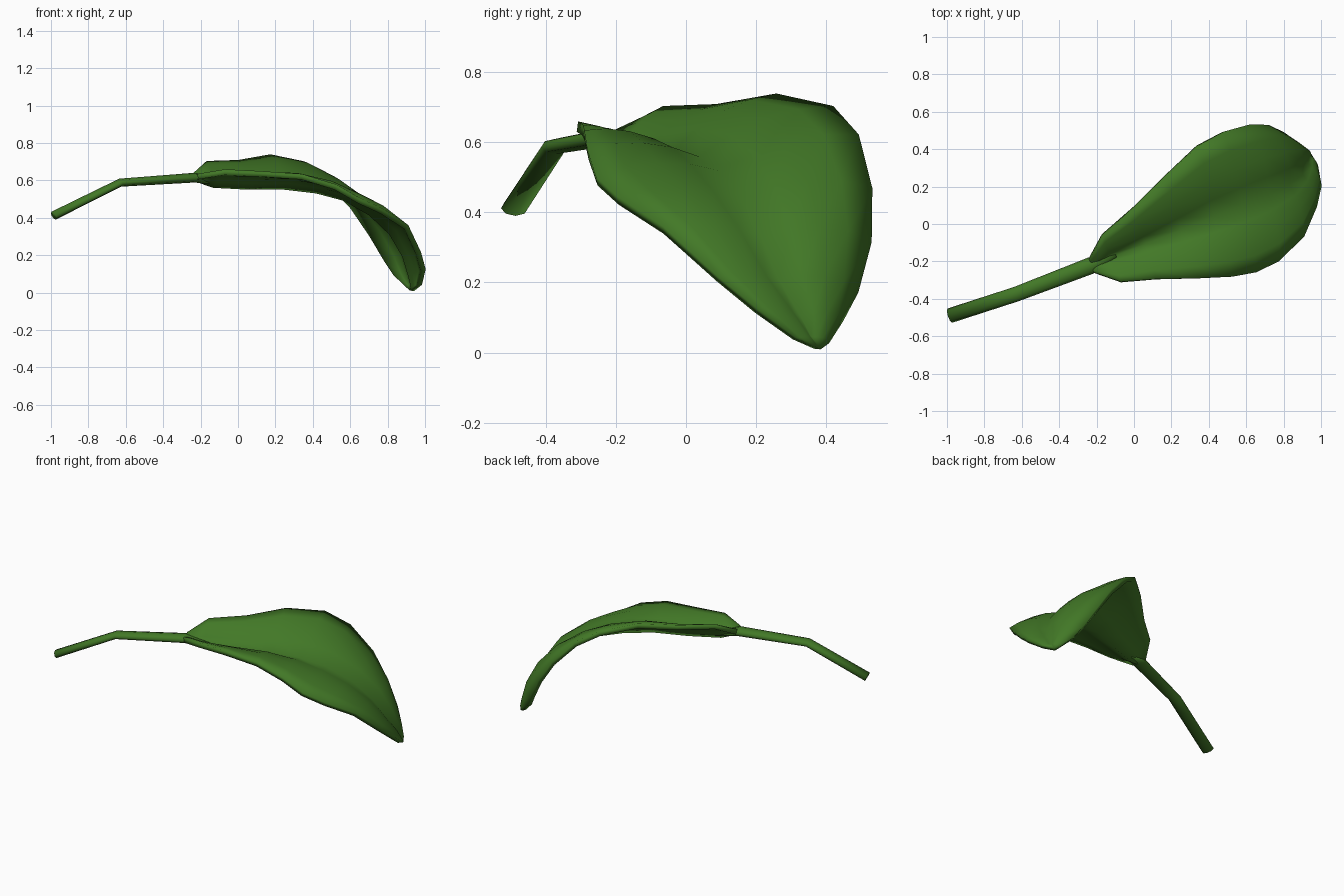
import bpy, bmesh, math
from mathutils import Vector

if "Cube" in bpy.data.objects:
    bpy.data.objects.remove(bpy.data.objects["Cube"])

green = bpy.data.materials.new("leaf_green")
green.diffuse_color = (0.055, 0.19, 0.02, 1)
green.use_nodes = True
green.node_tree.nodes["Principled BSDF"].inputs["Base Color"].default_value = green.diffuse_color


def finish(bm, name):
    """Turn a bmesh into a smooth green object."""
    bmesh.ops.recalc_face_normals(bm, faces=bm.faces)
    mesh = bpy.data.meshes.new(name)
    bm.to_mesh(mesh)
    bm.free()
    mesh.materials.append(green)
    obj = bpy.data.objects.new(name, mesh)
    bpy.context.collection.objects.link(obj)
    for p in mesh.polygons:
        p.use_smooth = True
    return obj


# Blade stations: left margin, midrib valley, right margin
stations = [
    ((-.24, -.185, .625), (-.23, -.222, .61), (-.215, -.26, .62)),
    ((-.17, -.06, .69), (-.13, -.18, .575), (-.07, -.31, .645)),
    ((.00, .09, .695), (.06, -.105, .565), (.12, -.295, .635)),
    ((.17, .26, .725), (.25, -.03, .565), (.34, -.29, .62)),
    ((.34, .42, .69), (.42, .04, .545), (.52, -.28, .565)),
    ((.47, .49, .61), (.57, .10, .505), (.65, -.255, .49)),
    ((.61, .525, .46), (.71, .16, .425), (.77, -.195, .435)),
    ((.71, .52, .31), (.82, .21, .32), (.90, -.065, .35)),
    ((.79, .48, .17), (.89, .26, .20), (.965, .09, .21)),
    ((.84, .435, .09), (.92, .32, .10), (.99, .20, .12)),
    ((.90, .395, .03), (.935, .35, .04), (.97, .31, .04)),
]
STEPS = 4

# Blade sheet: each half arches between the midrib valley and its margin
bm = bmesh.new()
rows = []
for i, st in enumerate(stations):
    L, M, R = map(Vector, st)
    along = (Vector(stations[min(i + 1, len(stations) - 1)][1])
             - Vector(stations[max(i - 1, 0)][1]))
    up = along.cross(L - R).normalized()
    left_arch = 0.09 if i < 6 else 0.09 + 0.04 * (i - 5)
    row = []
    for a, b, arch in ((L, M, left_arch), (M, R, 0.09)):
        h = arch * (b - a).length
        for k in range(STEPS):
            t = k / STEPS
            row.append(bm.verts.new(a.lerp(b, t) + up * h * 4 * t * (1 - t)))
    row.append(bm.verts.new(R))
    rows.append(row)
for r0, r1 in zip(rows, rows[1:]):
    for k in range(len(r0) - 1):
        bm.faces.new((r0[k], r0[k + 1], r1[k + 1], r1[k]))
tip = bm.verts.new((.93, .375, .01))
for a, b in zip(rows[-1], rows[-1][1:]):
    bm.faces.new((a, b, tip))
blade = finish(bm, "leaf_blade")
solid = blade.modifiers.new("thickness", 'SOLIDIFY')
solid.thickness = 0.03
solid.offset = 0

# Stem: flattened tube along a bent path (x, y, z, half width, half height)
path = [(-.985, -.49, .412, .04, .024), (-.63, -.375, .588, .04, .022),
        (-.23, -.222, .615, .045, .026), (-.1, -.165, .585, .02, .015)]
SIDES = 8
bm = bmesh.new()
rings = []
for i, (x, y, z, w, h) in enumerate(path):
    c = Vector((x, y, z))
    d = (Vector(path[min(i + 1, len(path) - 1)][:3])
         - Vector(path[max(i - 1, 0)][:3])).normalized()
    side = d.cross(Vector((0, 0, 1))).normalized()
    up = side.cross(d)
    angles = [2 * math.pi * k / SIDES for k in range(SIDES)]
    rings.append([bm.verts.new(c + side * w * math.cos(a) + up * h * math.sin(a))
                  for a in angles])
for r0, r1 in zip(rings, rings[1:]):
    for k in range(SIDES):
        n = (k + 1) % SIDES
        bm.faces.new((r0[k], r0[n], r1[n], r1[k]))
bm.faces.new(rings[0])
bm.faces.new(rings[-1])
finish(bm, "stem")
